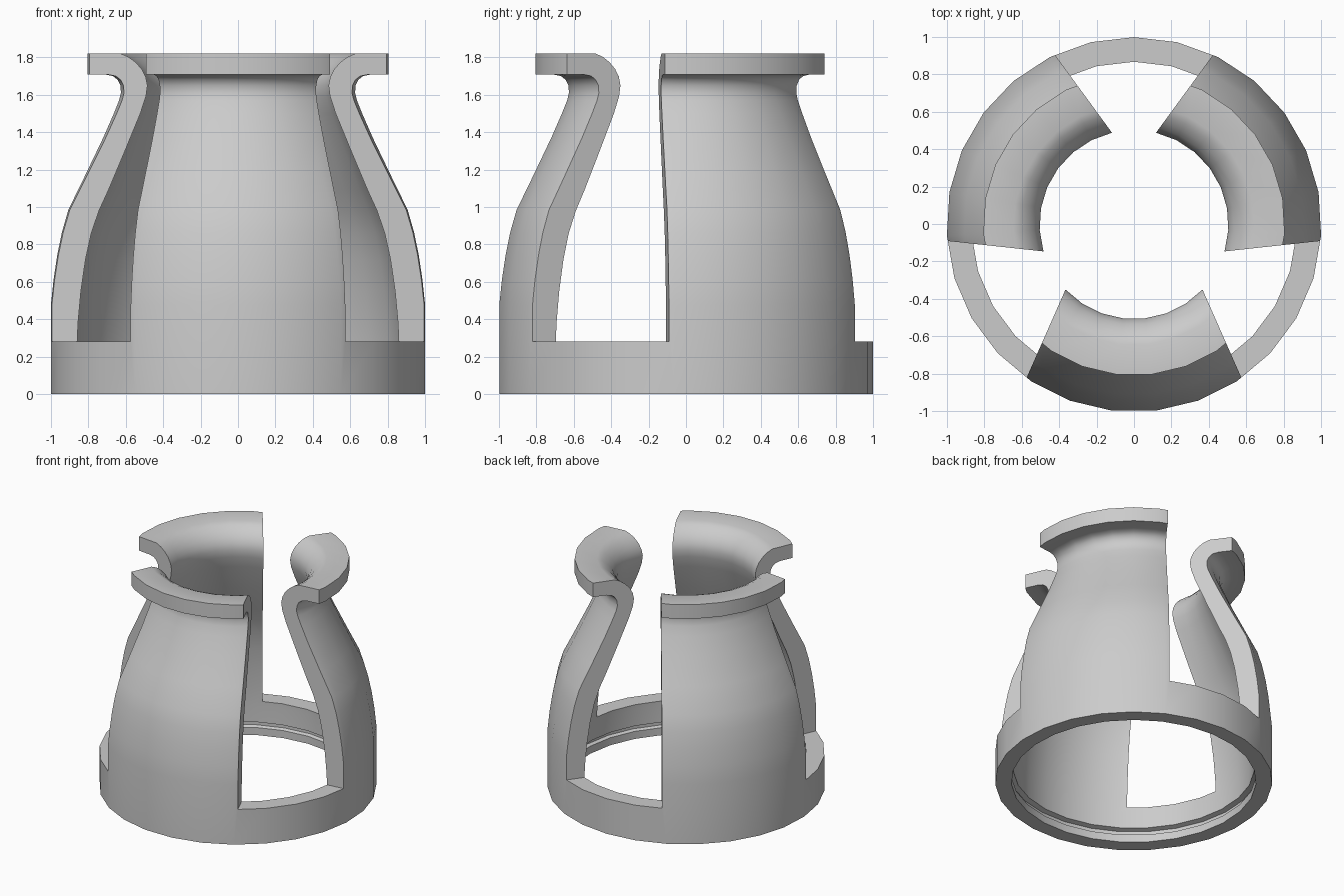
import bpy, bmesh, math
from mathutils import Matrix, Vector

if "Cube" in bpy.data.objects:
    bpy.data.objects.remove(bpy.data.objects["Cube"])

SIDES = 27

# Closed wall cross-section (radius, z): outside going up, then inside coming down
profile = [
    (1.002, 0), (1.002, .476), (.988, .61), (.968, .743), (.943, .865), (.909, .984),
    (.818, 1.17), (.722, 1.37), (.665, 1.50), (.637, 1.57), (.627, 1.61), (.63, 1.65),
    (.645, 1.68), (.67, 1.70), (.71, 1.708), (.807, 1.708),
    (.807, 1.82), (.645, 1.82), (.605, 1.803), (.568, 1.775), (.535, 1.738),
    (.514, 1.695), (.505, 1.65), (.513, 1.59), (.542, 1.50), (.624, 1.295),
    (.708, 1.09), (.757, .98), (.797, .86), (.827, .72), (.851, .55), (.866, .38), (.872, .24),
    (.872, .11), (.91, .10), (.91, .07), (.885, .06), (.885, 0),
]


def mesh_object(name, bm):
    bmesh.ops.recalc_face_normals(bm, faces=bm.faces)
    mesh = bpy.data.meshes.new(name)
    bm.to_mesh(mesh)
    bm.free()
    obj = bpy.data.objects.new(name, mesh)
    bpy.context.collection.objects.link(obj)
    return obj


# Flared sleeve: revolve the cross-section with a vertex at the back
bm = bmesh.new()
rings = []
for i in range(SIDES):
    a = math.pi / 2 + math.tau * i / SIDES
    rings.append([bm.verts.new((r * math.cos(a), r * math.sin(a), z)) for r, z in profile])
n = len(profile)
for i in range(SIDES):
    a, b = rings[i], rings[(i + 1) % SIDES]
    for j in range(n):
        k = (j + 1) % n
        bm.faces.new((a[j], b[j], b[k], a[k]))
sleeve = mesh_object("three_petal_sleeve", bm)

# Wedge cutters: three slots that widen outward, stopping above the base ring
half = math.radians(36.2)
apex, reach = .33, 1.6
width = (reach - apex) * math.tan(half)
bm = bmesh.new()
for deg in (90, 210, 330):
    turn = Matrix.Rotation(math.radians(deg), 4, 'Z')
    tri = [(apex, 0), (reach, -width), (reach, width)]
    low, high = [[bm.verts.new(turn @ Vector((x, y, z))) for x, y in tri] for z in (.28, 2.2)]
    bm.faces.new(low[::-1])
    bm.faces.new(high)
    for i in range(3):
        k = (i + 1) % 3
        bm.faces.new((low[i], low[k], high[k], high[i]))
cutter = mesh_object("slot_cutter", bm)
cutter.hide_render = True

# Cut the slots, leaving three petals on the ring
mod = sleeve.modifiers.new("slots", 'BOOLEAN')
mod.operation = 'DIFFERENCE'
mod.solver = 'EXACT'
mod.object = cutter
bpy.context.view_layer.objects.active = sleeve
bpy.ops.object.select_all(action='DESELECT')
sleeve.select_set(True)
bpy.ops.object.modifier_apply(modifier=mod.name)
bpy.data.objects.remove(cutter)

# Centre front to back and smooth the curved faces
sleeve.data.transform(Matrix.Translation((0, -.003, 0)))
bpy.ops.object.shade_smooth_by_angle(angle=math.radians(32))
